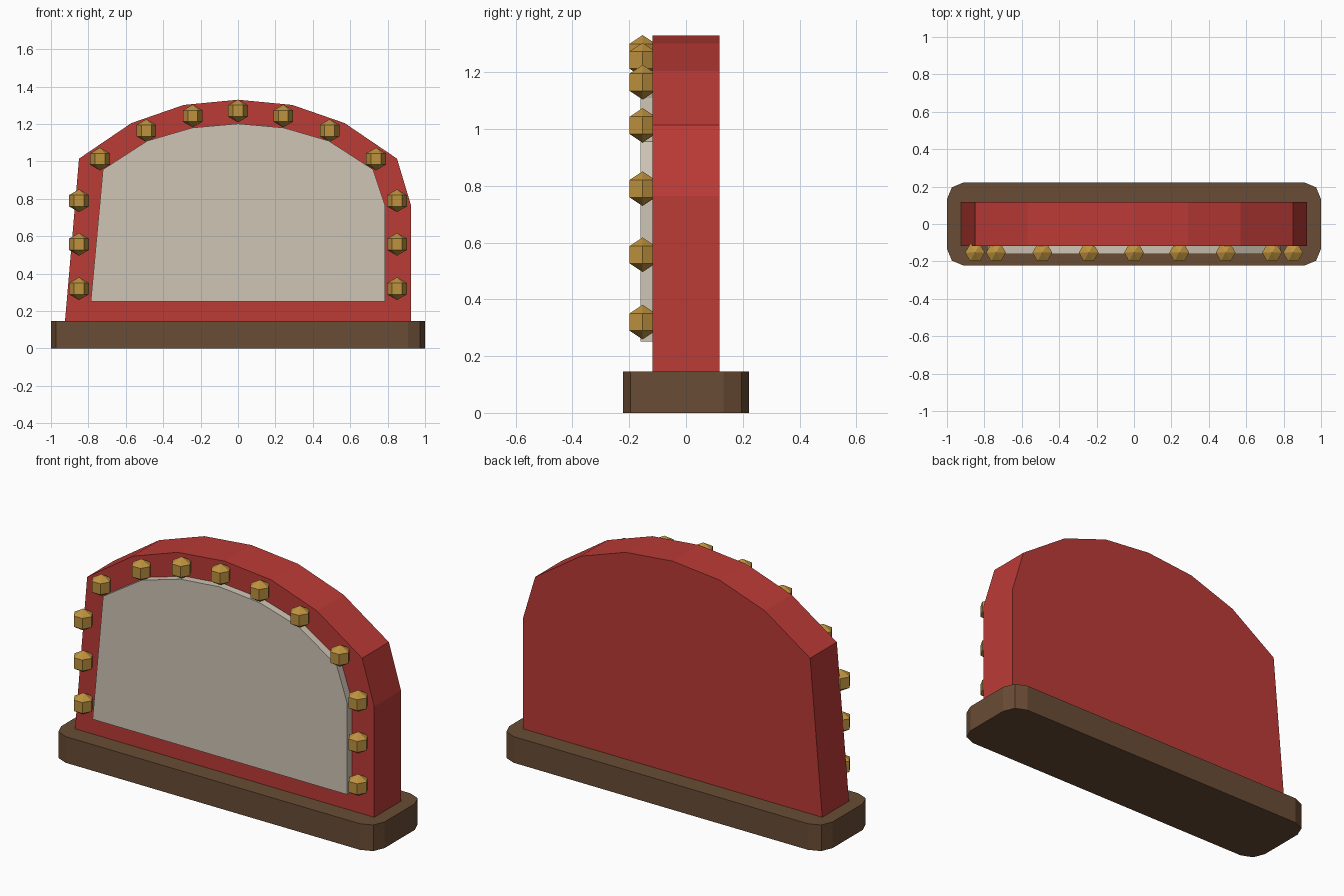
import bpy, bmesh, math

if "Cube" in bpy.data.objects:
    bpy.data.objects.remove(bpy.data.objects["Cube"])


def material(name, rgb):
    m = bpy.data.materials.new(name)
    m.diffuse_color = (*rgb, 1)
    m.use_nodes = True
    m.node_tree.nodes["Principled BSDF"].inputs["Base Color"].default_value = m.diffuse_color
    return m


RED = material("red", (0.50, 0.043, 0.037))
CREAM = material("cream", (0.62, 0.56, 0.46))
BROWN = material("brown", (0.14, 0.072, 0.035))
GOLD = material("gold", (0.52, 0.29, 0.05))


def finish(name, bm, mat):
    bmesh.ops.recalc_face_normals(bm, faces=bm.faces)
    me = bpy.data.meshes.new(name)
    bm.to_mesh(me)
    bm.free()
    me.materials.append(mat)
    ob = bpy.data.objects.new(name, me)
    bpy.context.collection.objects.link(ob)
    return ob


def slab(name, profile, y0, y1, mat):
    """Extrude an x-z profile from y0 to y1."""
    bm = bmesh.new()
    face = bm.faces.new([bm.verts.new((x, y0, z)) for x, z in profile])
    ext = bmesh.ops.extrude_face_region(bm, geom=[face])["geom"]
    moved = [v for v in ext if isinstance(v, bmesh.types.BMVert)]
    bmesh.ops.translate(bm, verts=moved, vec=(0, y1 - y0, 0))
    return finish(name, bm, mat)


# Base plinth with rounded vertical corners
bm = bmesh.new()
bmesh.ops.create_cube(bm, size=1)
for v in bm.verts:
    v.co = (v.co.x * 2, v.co.y * 0.445, (v.co.z + 0.5) * 0.146)
upright = [e for e in bm.edges if abs(e.verts[0].co.z - e.verts[1].co.z) > 0.1]
bmesh.ops.bevel(bm, geom=upright, offset=0.09, segments=2, profile=0.5, affect='EDGES')
finish("base", bm, BROWN)

# Arched body: slanted left side, upright right side with an extra shoulder
arch = [(-0.85, 1.015), (-0.57, 1.205), (-0.29, 1.302), (0, 1.33),
        (0.29, 1.302), (0.57, 1.205), (0.85, 1.015)]
slab("body", [(-0.925, 0.146)] + arch + [(0.925, 0.765), (0.925, 0.146)],
     -0.118, 0.118, RED)

# Raised front panel
inner = [(-0.722, 0.957), (-0.485, 1.11), (-0.245, 1.18), (0, 1.202),
         (0.245, 1.18), (0.485, 1.11), (0.722, 0.957)]
slab("front_panel", [(-0.787, 0.252)] + inner + [(0.787, 0.762), (0.787, 0.252)],
     -0.16, -0.117, CREAM)

# Six-sided bulbs around the border
half = [(0.85, 0.32), (0.85, 0.557), (0.85, 0.79),
        (0.738, 1.013), (0.49, 1.165), (0.242, 1.243)]
spots = half + [(0, 1.27)] + [(-x, z) for x, z in half]
R = 0.061
for i, (x, z) in enumerate(spots):
    bm = bmesh.new()
    rings = [[bm.verts.new((x + R * 0.866 * math.cos(k * math.pi / 3),
                            -0.153 + R * 0.866 * math.sin(k * math.pi / 3),
                            z + s * R / 2)) for k in range(6)] for s in (-1, 1)]
    bottom = bm.verts.new((x, -0.153, z - R))
    top = bm.verts.new((x, -0.153, z + R))
    for k in range(6):
        n = (k + 1) % 6
        bm.faces.new((rings[0][k], rings[0][n], rings[1][n], rings[1][k]))
        bm.faces.new((rings[1][k], rings[1][n], top))
        bm.faces.new((rings[0][n], rings[0][k], bottom))
    finish(f"bulb_{i + 1}", bm, GOLD)
